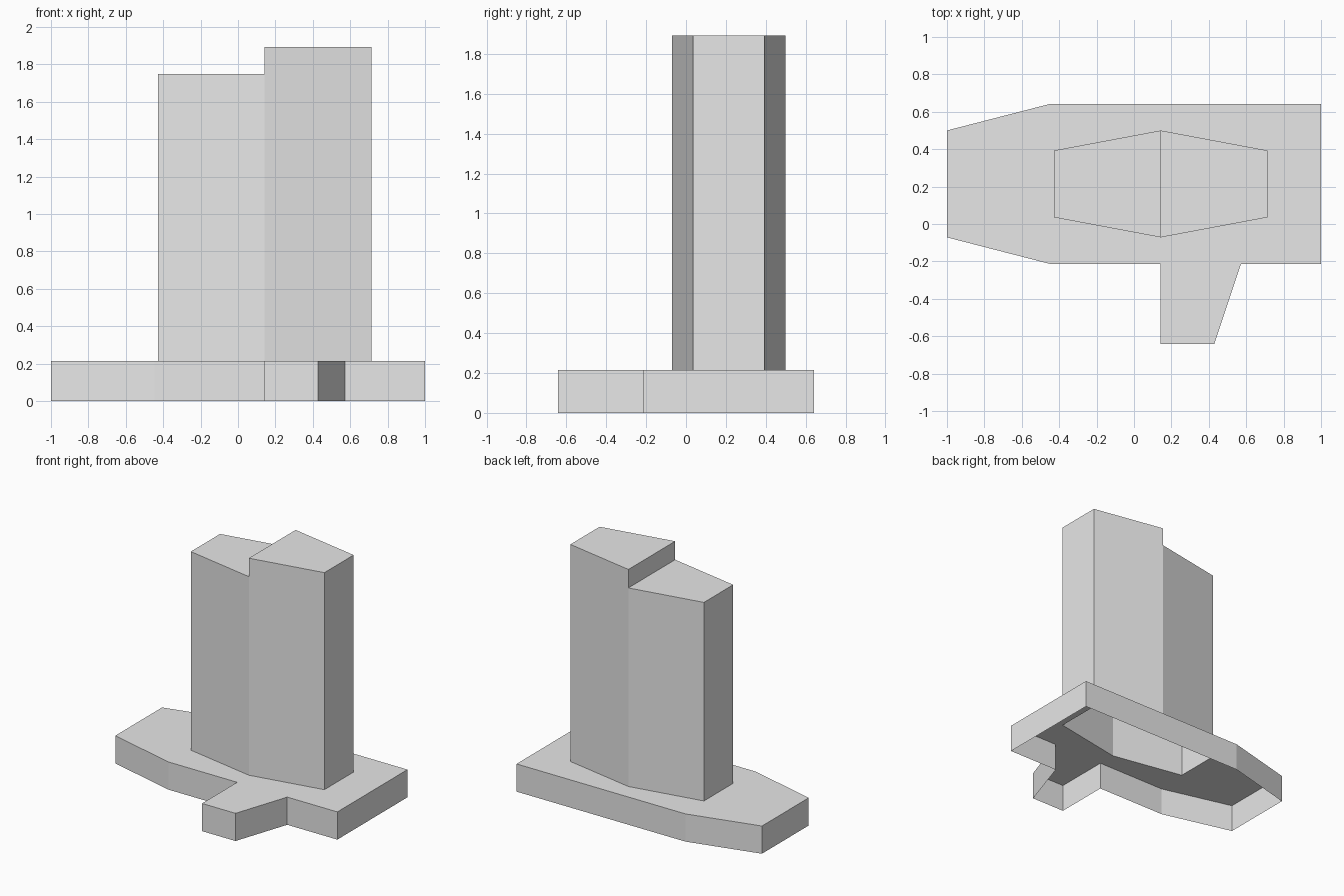
import bpy
import bmesh

if "Cube" in bpy.data.objects:
    bpy.data.objects.remove(bpy.data.objects["Cube"])

U = 2 / 14                       # design module
BASE_H = 1.5 * U                 # podium height
LOW_H, HIGH_H = 12.25 * U, 13.25 * U

grey = bpy.data.materials.new("plain grey")
grey.diffuse_color = (0.8, 0.8, 0.8, 1)
grey.use_nodes = True
grey.node_tree.nodes["Principled BSDF"].inputs["Base Color"].default_value = grey.diffuse_color


def add_walls(bm, path, z0, z1):
    """Vertical outward walls along a counterclockwise path."""
    for (ax, ay), (bx, by) in zip(path, path[1:]):
        bm.faces.new([bm.verts.new(p) for p in
                      ((ax, ay, z0), (bx, by, z0), (bx, by, z1), (ax, ay, z1))])


def finish(bm, name):
    bmesh.ops.remove_doubles(bm, verts=bm.verts, dist=1e-4)
    mesh = bpy.data.meshes.new(name)
    bm.to_mesh(mesh)
    bm.free()
    mesh.materials.append(grey)
    obj = bpy.data.objects.new(name, mesh)
    bpy.context.collection.objects.link(obj)


# Plan outlines, counterclockwise
podium = [(-7, -0.5), (-3.12, -1.5), (1, -1.5), (1, -4.5), (3, -4.5),
          (4, -1.5), (7, -1.5), (7, 4.5), (-3.12, 4.5), (-7, 3.5)]
low_half = [(1, 3.5), (-3, 2.75), (-3, 0.25), (1, -0.5)]
high_half = [(1, -0.5), (5, 0.25), (5, 2.75), (1, 3.5)]
podium, low_half, high_half = ([(x * U, y * U) for x, y in p]
                               for p in (podium, low_half, high_half))

# Podium: bottomless shell, deck open under the tower
bm = bmesh.new()
edges = []
for loop in (podium, low_half + high_half[1:-1]):
    vs = [bm.verts.new((x, y, BASE_H)) for x, y in loop]
    edges += [bm.edges.new((vs[i - 1], vs[i])) for i in range(len(vs))]
bmesh.ops.triangle_fill(bm, edges=edges, use_beauty=True, normal=(0, 0, 1))
for f in bm.faces:
    f.normal_update()
    if f.normal.z < 0:
        f.normal_flip()
add_walls(bm, podium + podium[:1], 0, BASE_H)
finish(bm, "podium")

# Tower: two hollow halves of different height
bm = bmesh.new()
for half, top in ((low_half, LOW_H), (high_half, HIGH_H)):
    add_walls(bm, half, BASE_H, top)
    bm.faces.new([bm.verts.new((x, y, top)) for x, y in half])
# Step between the two roofs
add_walls(bm, [high_half[-1], high_half[0]], LOW_H, HIGH_H)
finish(bm, "tower")
